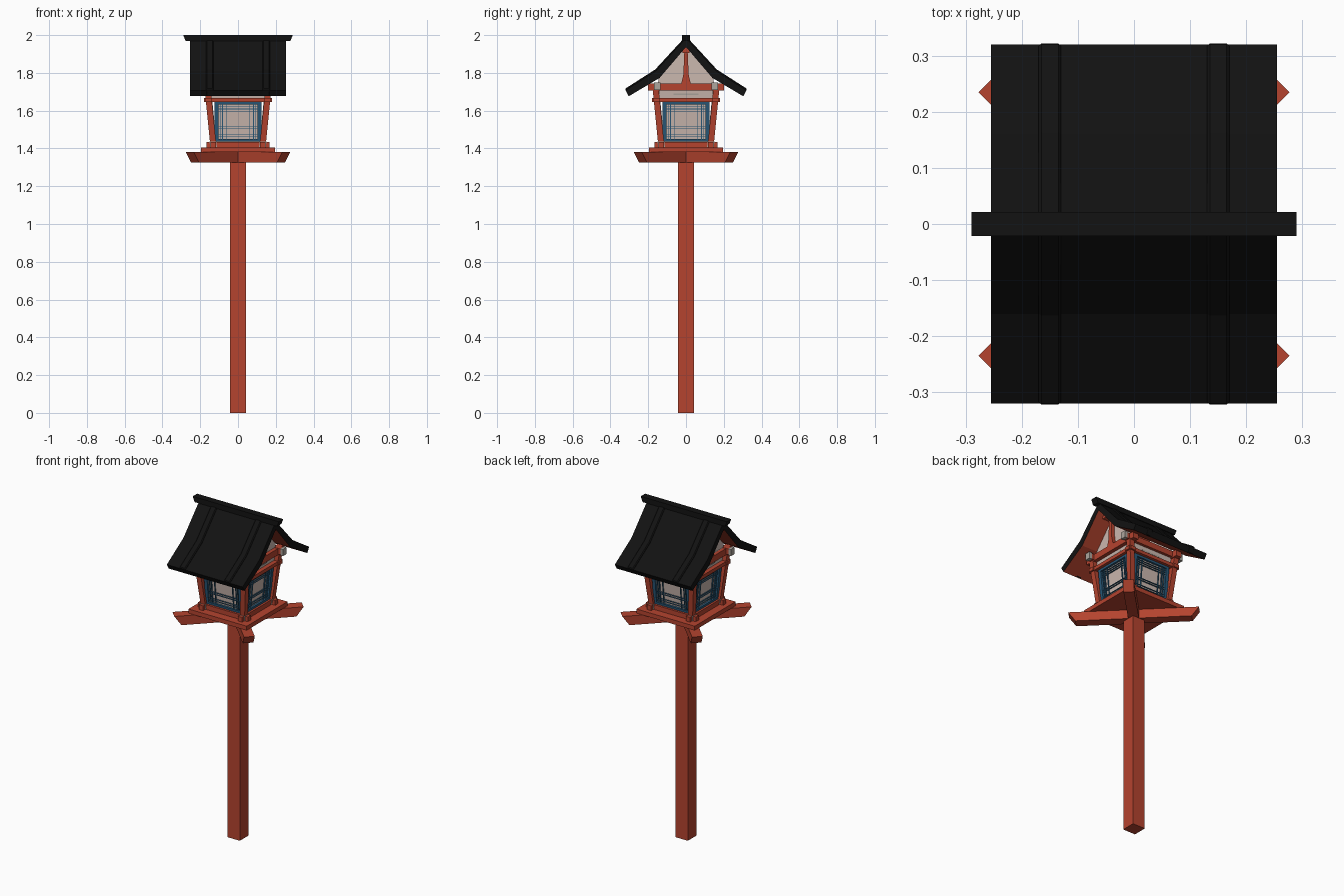
import bpy, bmesh, math
from mathutils import Matrix, Vector

if "Cube" in bpy.data.objects:
    bpy.data.objects.remove(bpy.data.objects["Cube"])


def material(name, rgb):
    m = bpy.data.materials.new(name)
    m.diffuse_color = (*rgb, 1)
    m.use_nodes = True
    m.node_tree.nodes["Principled BSDF"].inputs["Base Color"].default_value = m.diffuse_color
    return m


RED = material("vermilion paint", (0.46, 0.057, 0.028))
BLACK = material("black roof", (0.006, 0.006, 0.006))
PAPER = material("pale paper", (0.60, 0.48, 0.43))
METAL = material("grey metal", (0.42, 0.38, 0.34))
BLUE = material("blue lattice", (0.022, 0.10, 0.19))


def finish(name, bm, mats):
    bmesh.ops.recalc_face_normals(bm, faces=bm.faces)
    me = bpy.data.meshes.new(name)
    bm.to_mesh(me)
    bm.free()
    for m in mats:
        me.materials.append(m)
    ob = bpy.data.objects.new(name, me)
    bpy.context.collection.objects.link(ob)
    return ob


def boxes(name, spans, mat, matrix=Matrix()):
    """One object from boxes given as (x0, x1, y0, y1, z0, z1)."""
    bm = bmesh.new()
    for x0, x1, y0, y1, z0, z1 in spans:
        c = Vector(((x0 + x1) / 2, (y0 + y1) / 2, (z0 + z1) / 2))
        s = Matrix.Diagonal((x1 - x0, y1 - y0, z1 - z0, 1))
        bmesh.ops.create_cube(bm, size=1, matrix=matrix @ Matrix.Translation(c) @ s)
    return finish(name, bm, [mat])


def prism(name, pts, a, b, mats, place=lambda u, v, w: (w, u, v), matrix=Matrix()):
    """Extrude a (u, v) outline from a to b; default outline lies in y-z."""
    bm = bmesh.new()
    ends = [[bm.verts.new(matrix @ Vector(place(u, v, w))) for u, v in pts] for w in (a, b)]
    bm.faces.new(ends[0])
    bm.faces.new(ends[1])
    n = len(pts)
    for i in range(n):
        j = (i + 1) % n
        bm.faces.new((ends[0][i], ends[0][j], ends[1][j], ends[1][i]))
    return finish(name, bm, mats)


def lean(sx, sy, z0=1.43):
    """Shear sideways with height, so walls and posts splay outward."""
    m = Matrix()
    m[0][2], m[0][3] = sx, -sx * z0
    m[1][2], m[1][3] = sy, -sy * z0
    return m


# main post
boxes("main_post", [(-0.042, 0.042, -0.042, 0.042, 0, 1.38)], RED)

# diagonal crossed support beams with undercut ends
outline = [(-0.362, 1.381), (0.362, 1.381), (0.322, 1.325), (-0.322, 1.325)]
for k in (1, 3):
    prism("diagonal_beam", outline, -0.03, 0.03, [RED],
          matrix=Matrix.Rotation(k * math.pi / 4, 4, 'Z'))

# base slab
boxes("base_slab", [(-0.196, 0.196, -0.196, 0.196, 1.38, 1.406)], RED)

# crossing sill rails, lintel rails and tie beams
for name, off, half, z0, z1, w in (("sill_rail", 0.131, 0.168, 1.406, 1.435, 0.014),
                                   ("lintel_rail", 0.155, 0.18, 1.645, 1.666, 0.017)):
    spans = []
    for s in (-1, 1):
        spans.append((-half, half, s * off - w, s * off + w, z0, z1))
        spans.append((s * off - w, s * off + w, -half, half, z0, z1))
    boxes(name, spans, RED)

# splayed corner posts with metal feet
for sx in (-1, 1):
    for sy in (-1, 1):
        sh = lean(0.1 * sx, 0.1 * sy)
        x, y = 0.132 * sx, 0.132 * sy
        boxes("corner_post", [(x - 0.016, x + 0.016, y - 0.016, y + 0.016, 1.406, 1.71)], RED, sh)
        boxes("post_foot", [(x - 0.018, x + 0.018, y - 0.018, y + 0.018, 1.407, 1.436)], METAL, sh)

# four walls: paper pane, blue frame, fine lattice, upper panel with slot
for k in range(4):
    m = Matrix.Rotation(k * math.pi / 2, 4, 'Z') @ lean(0, -0.1)
    boxes("paper_pane", [(-0.125, 0.125, -0.120, -0.114, 1.43, 1.65)], PAPER, m)
    frame = []
    for s in (-1, 1):
        a, b = sorted((s * 0.104, s * 0.124))
        frame.append((a, b, -0.133, -0.118, 1.436, 1.646))
    frame.append((-0.104, 0.104, -0.133, -0.118, 1.436, 1.450))
    frame.append((-0.104, 0.104, -0.133, -0.118, 1.632, 1.646))
    boxes("window_frame", frame, BLUE, m)
    bars = []
    for x in (0.094, 0.082, 0.060):
        for s in (-1, 1):
            bars.append((s * x - 0.002, s * x + 0.002, -0.127, -0.119, 1.45, 1.632))
    for z in (1.462, 1.475, 1.505, 1.517, 1.597, 1.609, 1.621):
        bars.append((-0.104, 0.104, -0.126, -0.119, z - 0.0017, z + 0.0017))
    boxes("window_lattice", bars, BLUE, m)
    boxes("upper_panel", [(-0.14, 0.14, -0.122, -0.112, 1.65, 1.745)], PAPER, m)
    boxes("upper_slot", [(-0.065, 0.065, -0.126, -0.121, 1.682, 1.69)], METAL, m)

# tie beams across the gables and purlins with metal caps
for s in (-1, 1):
    boxes("tie_beam", [(s * 0.155 - 0.018, s * 0.155 + 0.018, -0.2, 0.2, 1.706, 1.745)], RED)
    boxes("eave_purlin", [(-0.2, 0.2, s * 0.152 - 0.015, s * 0.152 + 0.015, 1.712, 1.747)], RED)
    for t in (-1, 1):
        a, b = sorted((t * 0.19, t * 0.208))
        boxes("purlin_cap", [(a, b, s * 0.152 - 0.017, s * 0.152 + 0.017, 1.709, 1.75)], METAL)
boxes("ridge_purlin", [(-0.21, 0.21, -0.018, 0.018, 1.905, 1.945)], RED)

# gable panels and tapered king posts
gable = [(-0.15, 1.74), (0.15, 1.74), (0.142, 1.78), (0, 1.945), (-0.142, 1.78)]
king = [(-0.025, 1.745), (0.025, 1.745), (0.014, 1.79), (0.009, 1.91), (-0.009, 1.91), (-0.014, 1.79)]
for s in (-1, 1):
    prism("gable_panel", gable, s * 0.14, s * 0.15, [PAPER])
    prism("king_post", king, s * 0.145, s * 0.172, [RED])

# bent roof, black above and red beneath
top = [(0, 1.985), (0.16, 1.81), (0.32, 1.708)]
under = [(0.302, 1.677), (0.140, 1.773), (0, 1.937)]


def both_sides(upper, lower):
    up = [(-y, z) for y, z in reversed(upper)] + upper[1:]
    return up + lower[:-1] + [lower[-1]] + [(-y, z) for y, z in reversed(lower[:-1])]


roof = prism("roof", both_sides(top, under), -0.255, 0.255, [BLACK, RED])
for p in roof.data.polygons:
    if p.normal.z < -0.3 and abs(p.center.y) < 0.29:
        p.material_index = 1

# raised roof battens
bat_top = [(0, 1.995), (0.163, 1.818), (0.324, 1.715)]
bat_low = [(0.303, 1.676), (0.145, 1.776), (0, 1.95)]
for s in (-1, 1):
    b = prism("roof_batten", both_sides(bat_top, bat_low), s * 0.15 - 0.02, s * 0.15 + 0.02, [BLACK])
    bev = b.modifiers.new("soft_edge", 'BEVEL')
    bev.width = 0.005
    bev.segments = 1

# ridge cap with slanted ends
prism("ridge_cap", [(-0.29, 2.0), (0.29, 2.0), (0.277, 1.968), (-0.277, 1.968)], -0.021, 0.021,
      [BLACK], place=lambda u, v, w: (u, w, v))
